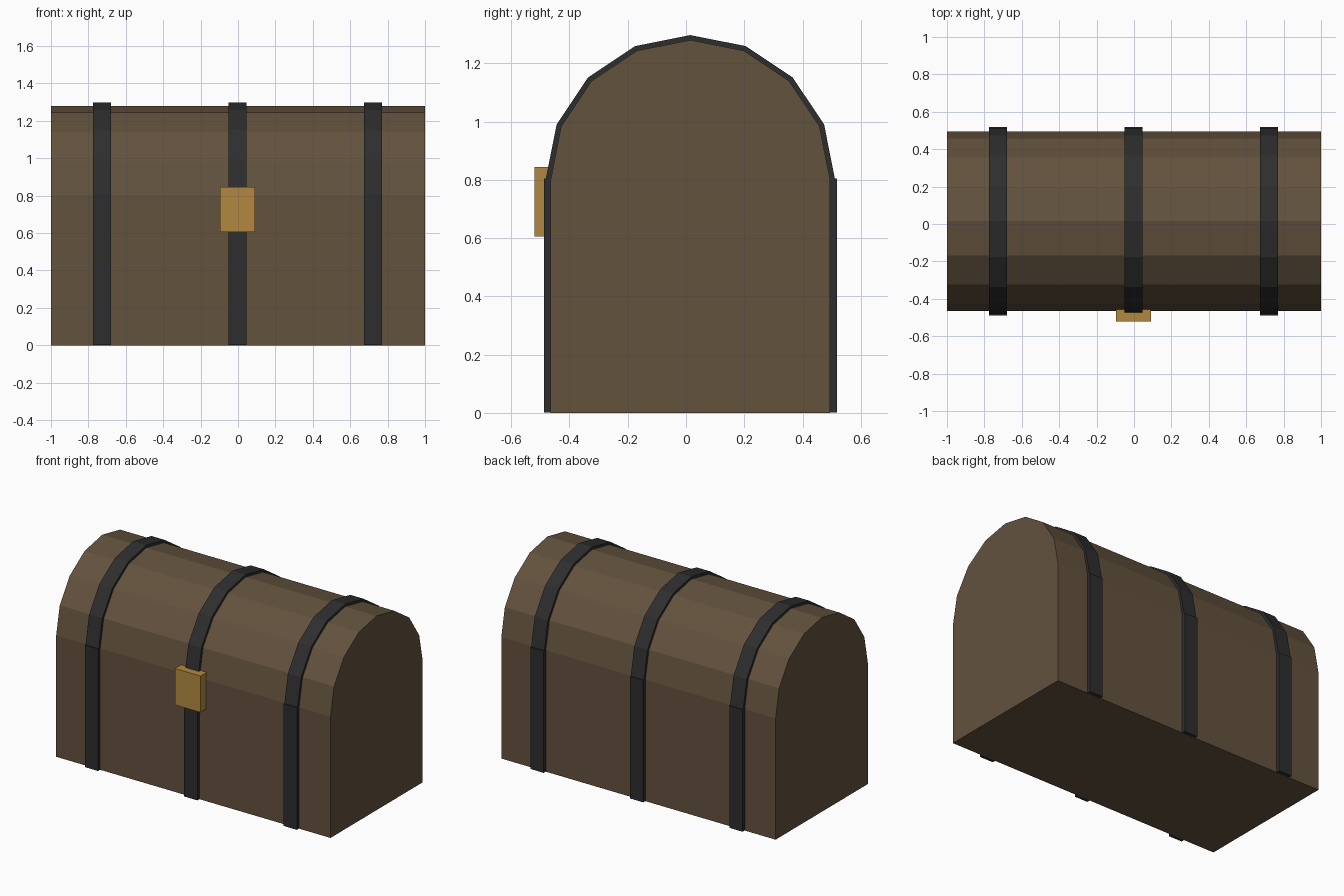
import bpy, bmesh
from math import sin, cos, pi

cube = bpy.data.objects.get("Cube")
if cube:
    bpy.data.objects.remove(cube, do_unlink=True)

CENTRE_Y = 0.015   # middle of the chest, front to back
WALL = 0.8         # height where the lid starts
SIDES = 8          # flat facets over the lid


def material(name, colour):
    m = bpy.data.materials.new(name)
    m.use_nodes = True
    m.diffuse_color = (*colour, 1)
    m.node_tree.nodes["Principled BSDF"].inputs["Base Color"].default_value = (*colour, 1)
    return m


wood = material("brown wood", (0.125, 0.085, 0.048))
iron = material("dark iron", (0.027, 0.027, 0.028))
brass = material("brass", (0.45, 0.25, 0.05))


def arch(radius):
    """Faceted half circle from front to back."""
    steps = [pi * i / SIDES for i in range(SIDES + 1)]
    return [(CENTRE_Y - radius * cos(a), WALL + radius * sin(a)) for a in steps]


def extrude_x(name, profile, x0, x1, mat):
    """Solid with a (y, z) profile running from x0 to x1."""
    bm = bmesh.new()
    face = bm.faces.new([bm.verts.new((x0, y, z)) for y, z in profile])
    ext = bmesh.ops.extrude_face_region(bm, geom=[face])
    moved = [v for v in ext["geom"] if isinstance(v, bmesh.types.BMVert)]
    bmesh.ops.translate(bm, verts=moved, vec=(x1 - x0, 0, 0))
    bmesh.ops.recalc_face_normals(bm, faces=bm.faces)
    mesh = bpy.data.meshes.new(name)
    bm.to_mesh(mesh)
    bm.free()
    mesh.materials.append(mat)
    obj = bpy.data.objects.new(name, mesh)
    bpy.context.collection.objects.link(obj)
    return obj


def block(y0, y1, z0, z1):
    return [(y0, z0), (y0, z1), (y1, z1), (y1, z0)]


# Wooden box and barrel lid
extrude_x("chest_box", block(CENTRE_Y - 0.48, CENTRE_Y + 0.48, 0, WALL), -1, 1, wood)
extrude_x("chest_lid", arch(0.48), -1, 1, wood)

# Iron straps: straight around the box, faceted over the lid
for side, x in (("right", -0.727), ("middle", -0.003), ("left", 0.723)):
    x0, x1 = x - 0.048, x + 0.048
    extrude_x(side + "_box_strap",
              block(CENTRE_Y - 0.503, CENTRE_Y + 0.503, 0.001, WALL + 0.005), x0, x1, iron)
    extrude_x(side + "_lid_strap", arch(0.497), x0, x1, iron)

# Brass clasp on the front
extrude_x("clasp", block(-0.52, -0.45, 0.605, 0.845), -0.096, 0.091, brass)
